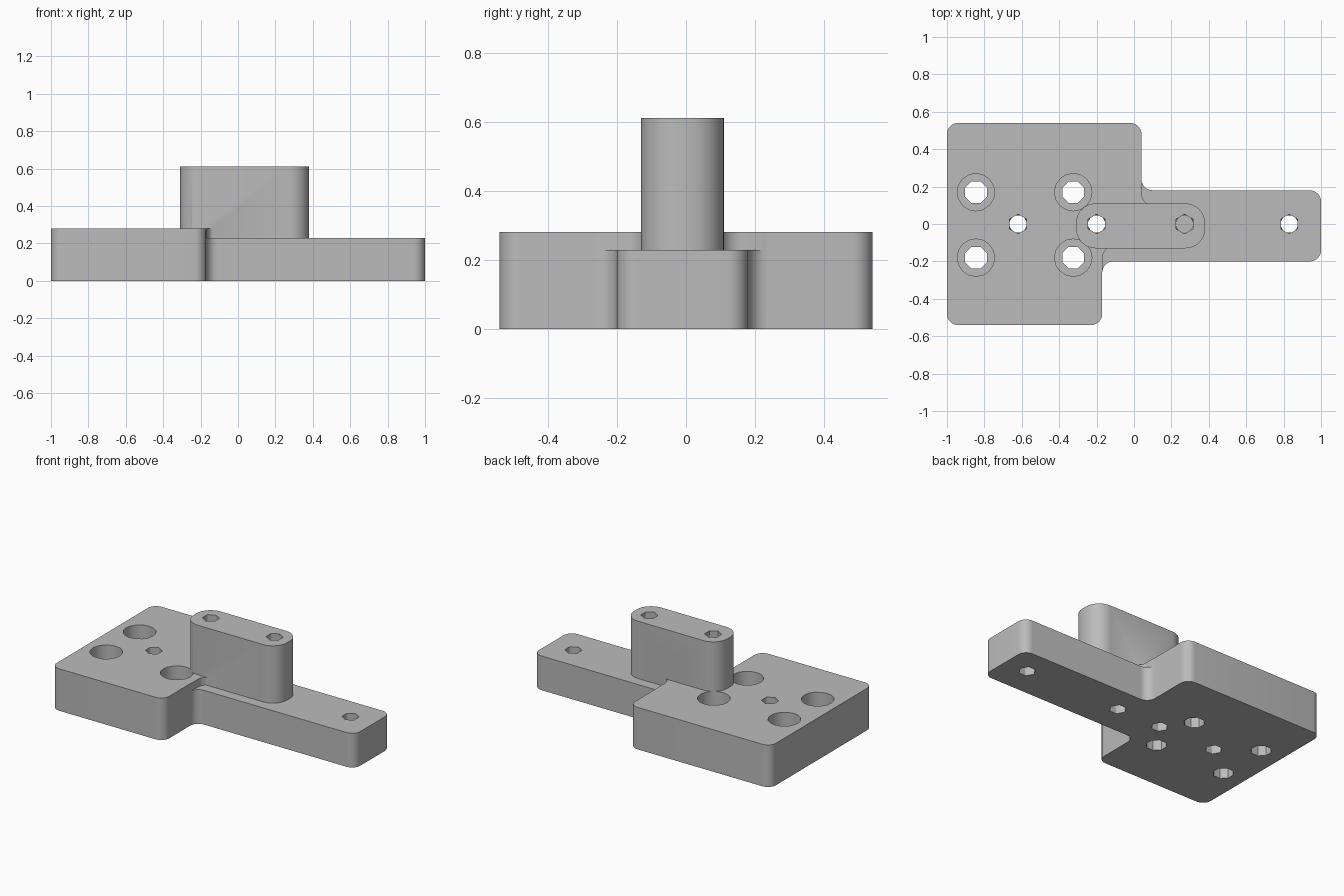
import bpy, bmesh
from math import pi, cos, sin
from mathutils import Vector

cube = bpy.data.objects.get("Cube")
if cube:
    bpy.data.objects.remove(cube, do_unlink=True)

grey = bpy.data.materials.new("machined grey")
grey.use_nodes = True
grey.diffuse_color = (0.5, 0.5, 0.5, 1)
grey.node_tree.nodes["Principled BSDF"].inputs["Base Color"].default_value = (0.5, 0.5, 0.5, 1)


def rounded(corners, steps=8):
    """Outline from (x, y, radius) corners, each replaced by a tangent arc."""
    pts = []
    for i, (x, y, r) in enumerate(corners):
        p = Vector((x, y))
        if r == 0:
            pts.append(p)
            continue
        a = (Vector(corners[i - 1][:2]) - p).normalized()
        b = (Vector(corners[(i + 1) % len(corners)][:2]) - p).normalized()
        for k in range(steps + 1):
            t = k / steps * pi / 2
            pts.append(p + a * r * (1 - sin(t)) + b * r * (1 - cos(t)))
    return pts


def ring(x, y, r, sides, turn=0.0):
    return [Vector((x + r * cos(turn + 2 * pi * i / sides),
                    y + r * sin(turn + 2 * pi * i / sides))) for i in range(sides)]


def solid(name, low, high, z0, z1, twisted=False):
    """Closed solid between two outlines with the same number of points."""
    bm = bmesh.new()
    a = [bm.verts.new((p.x, p.y, z0)) for p in low]
    b = [bm.verts.new((p.x, p.y, z1)) for p in high]
    bm.faces.new(a[::-1])
    bm.faces.new(b)
    n = len(a)
    for i in range(n):
        j = (i + 1) % n
        if twisted:
            bm.faces.new((a[i], a[j], b[i]))
            bm.faces.new((a[j], b[j], b[i]))
        else:
            bm.faces.new((a[i], a[j], b[j], b[i]))
    bmesh.ops.recalc_face_normals(bm, faces=bm.faces)
    mesh = bpy.data.meshes.new(name)
    bm.to_mesh(mesh)
    bm.free()
    mesh.materials.append(grey)
    ob = bpy.data.objects.new(name, mesh)
    bpy.context.collection.objects.link(ob)
    return ob


def combine(target, tool, operation):
    """Apply a boolean and discard the tool."""
    mod = target.modifiers.new("boolean", 'BOOLEAN')
    mod.operation, mod.solver, mod.object = operation, 'EXACT', tool
    bpy.context.view_layer.update()
    graph = bpy.context.evaluated_depsgraph_get()
    mesh = bpy.data.meshes.new_from_object(target.evaluated_get(graph))
    target.modifiers.clear()
    target.data = mesh
    bpy.data.objects.remove(tool, do_unlink=True)


# Plate and arm in one stepped outline
R = 0.06
outline = rounded([(-1, -0.54, R), (-0.17, -0.54, R), (-0.17, -0.2, R), (1, -0.2, R),
                   (1, 0.18, R), (0.04, 0.18, R), (0.04, 0.54, R), (-1, 0.54, R)])
bracket = solid("stepped_mounting_plate", outline, outline, 0, 0.28)

# Lower the arm, leaving filleted shoulders beside the block
pocket = rounded([(0.042, 0.3, 0), (0.042, 0.1, R), (0.2, 0.1, 0), (0.2, -0.12, 0),
                  (-0.168, -0.12, R), (-0.168, -0.3, 0), (1.1, -0.3, 0), (1.1, 0.3, 0)])
combine(bracket, solid("arm_pocket", pocket, pocket, 0.228, 0.5), 'DIFFERENCE')

# Four counterbored bolt holes
for x in (-0.845, -0.325):
    for y in (-0.18, 0.17):
        bore, head = ring(x, y, 0.063, 8, pi / 8), ring(x, y, 0.1, 16)
        combine(bracket, solid("bolt_hole", bore, bore, -0.1, 0.4), 'DIFFERENCE')
        combine(bracket, solid("counterbore", head, head, 0.11, 0.4), 'DIFFERENCE')

# Raised block with rounded ends
Q = 0.105
block = rounded([(-0.31, -0.13, Q), (0.38, -0.13, Q), (0.38, 0.11, Q), (-0.31, 0.11, Q)])
combine(bracket, solid("raised_block", block, block, 0.05, 0.61), 'UNION')

# Small faceted screw holes: x, bottom, top
for x, z0, z1 in ((-0.62, -0.01, 0.29), (-0.2, -0.01, 0.62), (0.83, -0.01, 0.24),
                  (0.27, 0.33, 0.62), (0.125, -0.01, 0.2)):
    low, high = ring(x, 0, 0.052, 6), ring(x, 0, 0.052, 6, pi / 6)
    # the side triangles bridge two rings offset by half a step
    combine(bracket, solid("screw_hole", low, high, z0, z1, True), 'DIFFERENCE')

bpy.ops.object.select_all(action='DESELECT')
bracket.select_set(True)
bpy.context.view_layer.objects.active = bracket
bpy.ops.object.shade_smooth_by_angle(angle=pi / 6)
